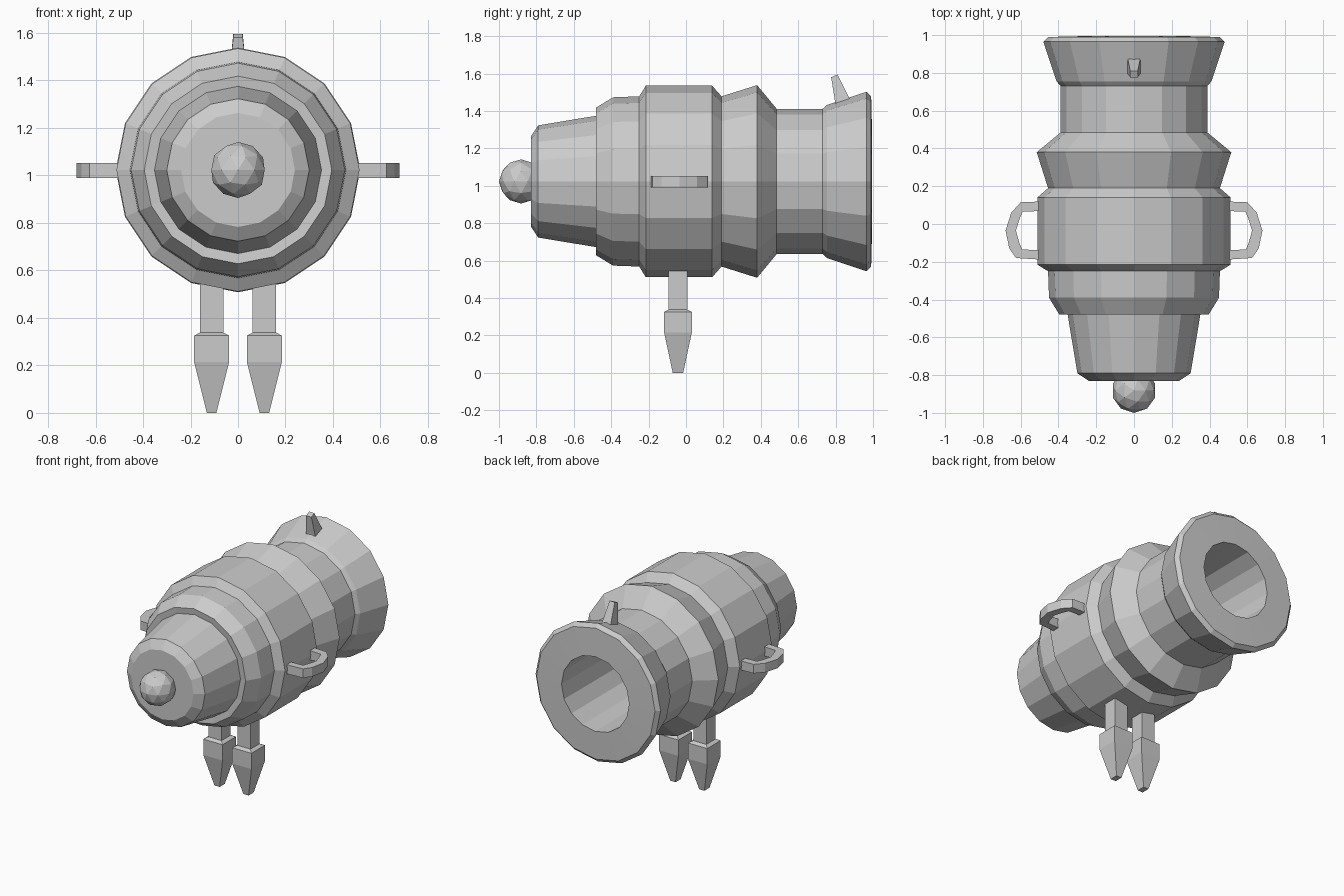
import bpy, bmesh
from math import sin, cos, tau

if "Cube" in bpy.data.objects:
    bpy.data.objects.remove(bpy.data.objects["Cube"])

AXIS_Z = 1.023


def finish(name, bm):
    bmesh.ops.recalc_face_normals(bm, faces=bm.faces[:])
    me = bpy.data.meshes.new(name)
    bm.to_mesh(me)
    bm.free()
    ob = bpy.data.objects.new(name, me)
    bpy.context.collection.objects.link(ob)
    return ob


def skin(bm, rings):
    """Join equal-length rings of points, capping both ends."""
    vs = [[bm.verts.new(p) for p in r] for r in rings]
    n = len(vs[0])
    for a, b in zip(vs, vs[1:]):
        for i in range(n):
            j = (i + 1) % n
            bm.faces.new((a[i], a[j], b[j], b[i]))
    bm.faces.new(vs[0])
    bm.faces.new(vs[-1])


def circle(y, r, n=16):
    return [(r * cos(tau * i / n), y, AXIS_Z + r * sin(tau * i / n)) for i in range(n)]


def rect(x, y, z, hx, hy):
    return [(x - hx, y - hy, z), (x + hx, y - hy, z), (x + hx, y + hy, z), (x - hx, y + hy, z)]


# barrel: stepped outer shell, rim, then back down the bore
profile = [(-0.83, 0.24), (-0.79, 0.3), (-0.475, 0.352), (-0.48, 0.395), (-0.39, 0.45),
           (-0.25, 0.455), (-0.215, 0.512), (0.14, 0.512), (0.19, 0.455), (0.38, 0.515),
           (0.485, 0.388), (0.73, 0.388), (0.755, 0.41), (0.965, 0.48), (0.99, 0.455),
           (0.995, 0.26), (-0.1, 0.25)]
bm = bmesh.new()
skin(bm, [circle(y, r) for y, r in profile])
finish("barrel", bm)

# round knob on the closed end
bm = bmesh.new()
bmesh.ops.create_icosphere(bm, subdivisions=2, radius=0.118)
bmesh.ops.translate(bm, verts=bm.verts[:], vec=(0, -0.882, AXIS_Z))
finish("rear_knob", bm)

# side handles: (outer x, outer y, inner x, inner y)
path = [(0.47, 0.12, 0.47, 0.07), (0.6, 0.115, 0.59, 0.065), (0.65, 0.06, 0.605, 0.03),
        (0.68, -0.035, 0.625, -0.035), (0.66, -0.13, 0.607, -0.1),
        (0.625, -0.18, 0.592, -0.135), (0.47, -0.19, 0.47, -0.14)]
for side, s in (("left", -1), ("right", 1)):
    bm = bmesh.new()
    skin(bm, [[(s * ox, oy, 0.99), (s * ox, oy, 1.053), (s * ix, iy, 1.053), (s * ix, iy, 0.99)]
              for ox, oy, ix, iy in path])
    finish(side + "_handle", bm)

    # legs with pointed spike feet: (z, half width x, half width y)
    bm = bmesh.new()
    skin(bm, [rect(s * 0.111, -0.043, z, hx, hy) for z, hx, hy in
              ((0, 0.02, 0.028), (0.215, 0.074, 0.074), (0.325, 0.074, 0.074),
               (0.338, 0.05, 0.05), (0.62, 0.05, 0.05))])
    finish(side + "_leg", bm)

# sight at the muzzle, leaning forward
bm = bmesh.new()
skin(bm, [rect(0, 0.852, 1.4, 0.038, 0.052), rect(0, 0.838, 1.455, 0.034, 0.042),
          [(-0.02, 0.776, 1.58), (0.02, 0.776, 1.58), (0.02, 0.81, 1.595), (-0.02, 0.81, 1.595)]])
finish("sight", bm)
